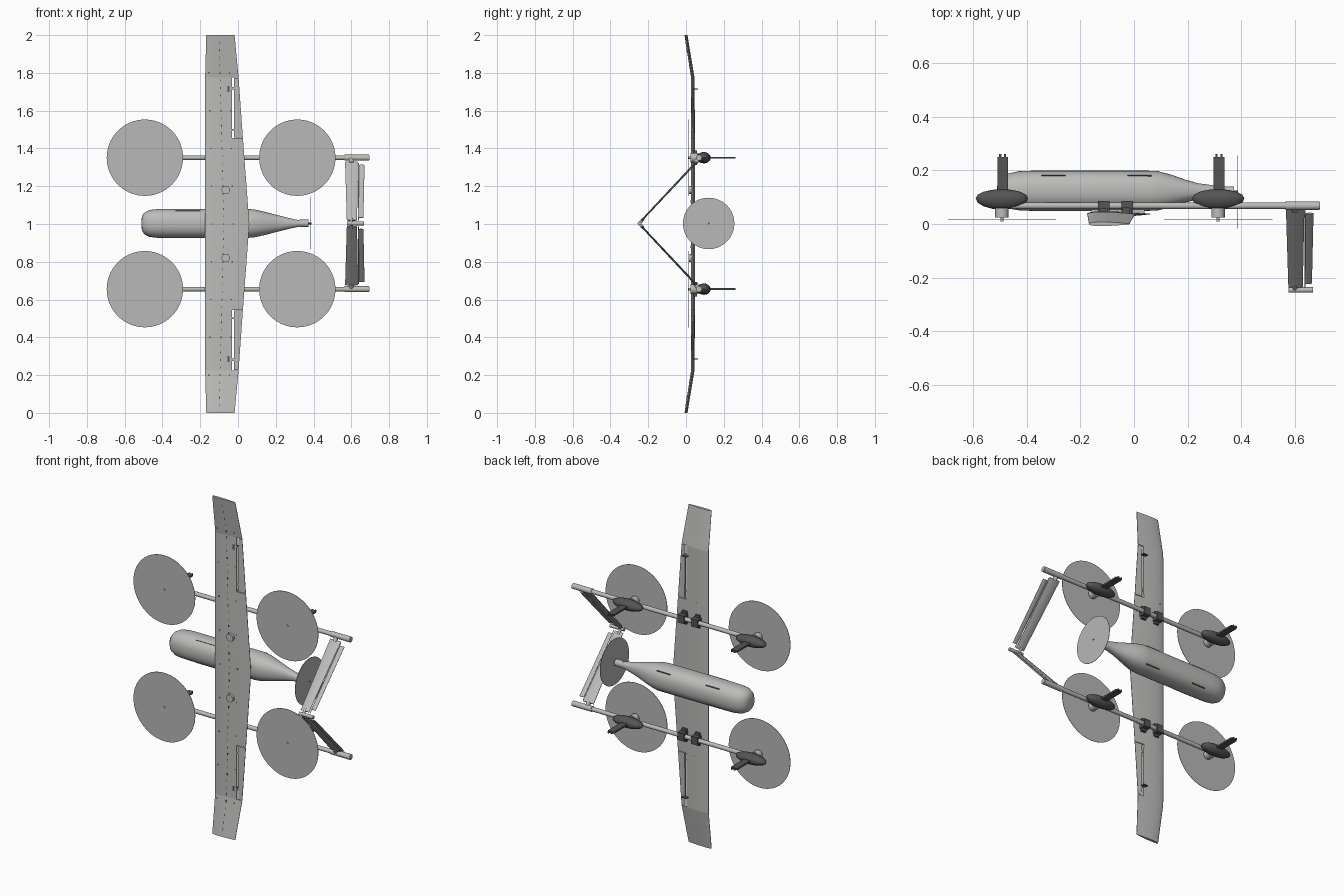
import bpy, bmesh, math
from mathutils import Vector, Matrix

if "Cube" in bpy.data.objects:
    bpy.data.objects.remove(bpy.data.objects["Cube"])


def material(name, rgb):
    m = bpy.data.materials.new(name)
    m.use_nodes = True
    m.diffuse_color = (*rgb, 1)
    m.node_tree.nodes["Principled BSDF"].inputs["Base Color"].default_value = (*rgb, 1)
    return m


LIGHT = material("light grey", (0.5, 0.51, 0.49))
DISC = material("rotor grey", (0.48, 0.48, 0.48))
DARK = material("dark grey", (0.09, 0.09, 0.09))
MID = 1.003      # height of the fuselage axis
BOOM = 0.348     # boom distance from the axis
BOOM_Y = 0.068


def finish(bm, name, mat, smooth=True):
    bmesh.ops.recalc_face_normals(bm, faces=bm.faces)
    me = bpy.data.meshes.new(name)
    bm.to_mesh(me)
    bm.free()
    ob = bpy.data.objects.new(name, me)
    bpy.context.collection.objects.link(ob)
    me.materials.append(mat)
    if smooth:
        bpy.ops.object.select_all(action="DESELECT")
        ob.select_set(True)
        bpy.context.view_layer.objects.active = ob
        bpy.ops.object.shade_smooth_by_angle(angle=math.radians(35))
    return ob


def loft(name, rings, mat):
    """Skin closed rings of equal length and cap both ends."""
    bm = bmesh.new()
    vs = [[bm.verts.new(p) for p in r] for r in rings]
    n = len(vs[0])
    for a, b in zip(vs, vs[1:]):
        for i in range(n):
            j = (i + 1) % n
            bm.faces.new((a[i], a[j], b[j], b[i]))
    bm.faces.new(vs[0])
    bm.faces.new(vs[-1])
    return finish(bm, name, mat)


def boxes(name, items, mat):
    bm = bmesh.new()
    for centre, size in items:
        bmesh.ops.create_cube(bm, size=1, matrix=Matrix.Translation(centre) @ Matrix.Diagonal((*size, 1)))
    return finish(bm, name, mat, False)


def rod(name, a, b, r, mat, sides=20, r2=None):
    a, b = Vector(a), Vector(b)
    turn = (b - a).to_track_quat("Z", "Y").to_matrix().to_4x4()
    bm = bmesh.new()
    bmesh.ops.create_cone(bm, cap_ends=True, segments=sides, radius1=r, radius2=r if r2 is None else r2,
                          depth=(b - a).length, matrix=Matrix.Translation((a + b) / 2) @ turn)
    return finish(bm, name, mat)


# Wing planform: span distance, leading edge, trailing edge, depth
PLAN = [(0, -0.175, 0.06, 0.037), (0.455, -0.175, 0.026, 0.037),
        (0.775, -0.174, 0.003, 0.036), (1, -0.168, -0.018, 0)]


def plan(d):
    for p, q in zip(PLAN, PLAN[1:]):
        if d <= q[0]:
            t = (d - p[0]) / (q[0] - p[0])
            return [u + (v - u) * t for u, v in zip(p[1:], q[1:])]


def half_thick(f, chord, t=0.095):
    f = min(max(f, 0), 1)
    return 5 * t * chord * (0.297 * f**0.5 - 0.126 * f - 0.352 * f**2 + 0.284 * f**3 - 0.1 * f**4) + 0.0008


def section(d, s, x0=None, x1=None, n=12):
    le, te, y = plan(d)
    x0 = le if x0 is None else x0
    x1 = te if x1 is None else x1
    xs = [x0 + (x1 - x0) * (1 - math.cos(math.pi * i / n)) / 2 for i in range(n + 1)]
    hs = [half_thick((x - le) / (te - le), te - le) for x in xs]
    z = 1 + s * d
    return ([(x, y - h, z) for x, h in zip(xs, hs)] +
            [(x, y + h, z) for x, h in reversed(list(zip(xs, hs)))])


def skin(x, d, side=-1):
    le, te, y = plan(d)
    return y + side * half_thick((x - le) / (te - le), te - le)


# Wing and ailerons
loft("wing_centre", [section(0.455, -1), section(0, 1), section(0.455, 1)], LIGHT)
for s, tag in ((1, "upper"), (-1, "lower")):
    loft(f"wing_outer_{tag}", [section(d, s, None, -0.032) for d in (0.455, 0.775)], LIGHT)
    loft(f"aileron_{tag}", [section(d, s, -0.021, None) for d in (0.458, 0.772)], LIGHT)
    loft(f"wing_tip_{tag}", [section(d, s) for d in (0.775, 1)], LIGHT)
    boxes(f"aileron_hinges_{tag}", [((-0.027, 0.036, 1 + s * d), (0.014, 0.006, 0.008))
                                    for d in (0.5, 0.72)], LIGHT)
    boxes(f"servo_horn_{tag}", [((-0.03, 0.05, 1 + s * 0.715), (0.03, 0.025, 0.004)),
                                ((-0.05, skin(-0.05, 0.715), 1 + s * 0.715), (0.012, 0.002, 0.03))], DARK)
    z = 1 + s * 0.18
    rod(f"wing_puck_{tag}", (-0.065, 0.013, z), (-0.065, 0.04, z), 0.022, LIGHT, 32)

# Dashed fastener line along the spar
marks = []
for i in range(-24, 25):
    d = abs(i) * 0.04
    x = -0.075 - 0.025 * d
    marks += [((x, skin(x, d), 1 + i * 0.04), (0.004, 0.002, 0.012))]
    if i % 5 == 0:
        marks += [((x + k, skin(x + k, d), 1 + i * 0.04), (0.007, 0.002, 0.007)) for k in (-0.06, 0.05)]
boxes("spar_fasteners", marks, DARK)


# Fuselage: station, half width, centre depth, half depth
def oval(x, w, y, h, n=40):
    pts = []
    for i in range(n):
        c, s = math.cos(math.tau * i / n), math.sin(math.tau * i / n)
        pts.append((x, y + math.copysign(abs(s)**0.87, s) * h, MID + math.copysign(abs(c)**0.87, c) * w))
    return pts


BODY = [(-0.512, 0.018, 0.118, 0.016), (-0.507, 0.041, 0.119, 0.036), (-0.495, 0.058, 0.121, 0.052),
        (-0.47, 0.071, 0.123, 0.065), (-0.43, 0.076, 0.124, 0.073), (-0.38, 0.077, 0.124, 0.075),
        (0.05, 0.077, 0.124, 0.075), (0.09, 0.073, 0.124, 0.073), (0.14, 0.062, 0.124, 0.06),
        (0.19, 0.049, 0.123, 0.043), (0.24, 0.036, 0.122, 0.03), (0.29, 0.024, 0.121, 0.024),
        (0.335, 0.015, 0.12, 0.02)]
loft("fuselage", [oval(*b) for b in BODY], LIGHT)
boxes("wing_saddle", [((-0.06, 0.05, MID), (0.2, 0.03, 0.07))], LIGHT)
boxes("body_slots", [((-0.265, 0.082, MID + s * 0.0655), (0.13, 0.004, 0.004)) for s in (1, -1)] +
      [((x, 0.18, MID + s * 0.056), (0.09, 0.004, 0.004)) for s in (1, -1) for x in (-0.3, 0.02)], DARK)

# Pusher motor and rotor
rod("pusher_motor", (0.325, 0.12, MID), (0.373, 0.12, MID), 0.02, LIGHT)
rod("pusher_shaft", (0.37, 0.12, MID), (0.388, 0.12, MID), 0.005, DARK, 12)
rod("pusher_rotor", (0.384, 0.12, MID), (0.386, 0.12, MID), 0.136, DISC, 64)

# Booms, each with two lift units
for s, tag in ((1, "upper"), (-1, "lower")):
    z = MID + s * BOOM
    rod(f"boom_{tag}", (-0.53, BOOM_Y, z), (0.695, BOOM_Y, z), 0.0125, LIGHT)
    rod(f"boom_sleeve_{tag}", (0.565, BOOM_Y, z), (0.693, BOOM_Y, z), 0.016, LIGHT)
    boxes(f"boom_clamps_{tag}", [((x, 0.064, z), (0.042, 0.042, 0.046)) for x in (-0.113, -0.025)] +
          [((x, 0.05, z), (0.03, 0.016, 0.075)) for x in (-0.113, -0.025)], DARK)
    for x, end in ((-0.493, "front"), (0.314, "rear")):
        bm = bmesh.new()
        bmesh.ops.create_uvsphere(bm, u_segments=16, v_segments=10, radius=1)
        for v in bm.verts:
            p = v.co
            v.co = (x + p.x * 0.098, 0.096 + p.y * (0.034 if p.y > 0 else 0.042), z + p.z * 0.03)
        finish(bm, f"motor_pod_{end}_{tag}", DARK)
        rod(f"lift_motor_{end}_{tag}", (x, 0.024, z), (x, 0.06, z), 0.025, LIGHT, 28)
        rod(f"lift_shaft_{end}_{tag}", (x, 0.01, z), (x, 0.026, z), 0.006, LIGHT, 12)
        rod(f"lift_rotor_{end}_{tag}", (x, 0.014, z), (x, 0.016, z), 0.202, DISC, 72)
        boxes(f"landing_leg_{end}_{tag}", [((x + 0.003, 0.18, z), (0.04, 0.14, 0.01))] +
              [((x + 0.003 + k, 0.25, z), (0.008, 0.024, 0.01)) for k in (-0.009, 0.009)], DARK)


# Tail surfaces slanting from each boom to the apex
def tail_ring(x0, x1, y, z, s, thick):
    out = Vector((0, -1, s)).normalized()
    ring = []
    for side in (1, -1):
        for f in ((0, 0.1, 0.35, 0.7, 1) if side > 0 else (1, 0.7, 0.35, 0.1, 0)):
            t = thick * (0.25 + 3 * f * (1 - f)) * side / 2
            ring.append(Vector((x0 + (x1 - x0) * f, y, z)) + out * t)
    return ring


for s, tag in ((1, "upper"), (-1, "lower")):
    za, zb = MID + s * 0.325, MID + s * 0.016
    loft(f"tail_fin_{tag}", [tail_ring(0.567, 0.636, 0.055, za, s, 0.012),
                             tail_ring(0.576, 0.63, -0.235, zb, s, 0.01)], LIGHT)
    loft(f"tail_flap_{tag}", [tail_ring(0.641, 0.67, 0.04, za - s * 0.016, s, 0.007),
                              tail_ring(0.636, 0.664, -0.222, zb + s * 0.014, s, 0.006)], LIGHT)
    rod(f"tail_joint_{tag}", (0.6, BOOM_Y, MID + s * BOOM), (0.6, 0.05, za - s * 0.005), 0.012, LIGHT)
    rod(f"flap_hinge_{tag}", (0.638, 0.05, za - s * 0.005), (0.638, -0.235, zb), 0.002, LIGHT, 8)
    rod(f"apex_joint_{tag}", (0.6, -0.246, MID), (0.6, -0.225, zb + s * 0.01), 0.008, LIGHT, 12)
rod("tail_apex", (0.576, -0.246, MID), (0.668, -0.246, MID), 0.01, LIGHT)
